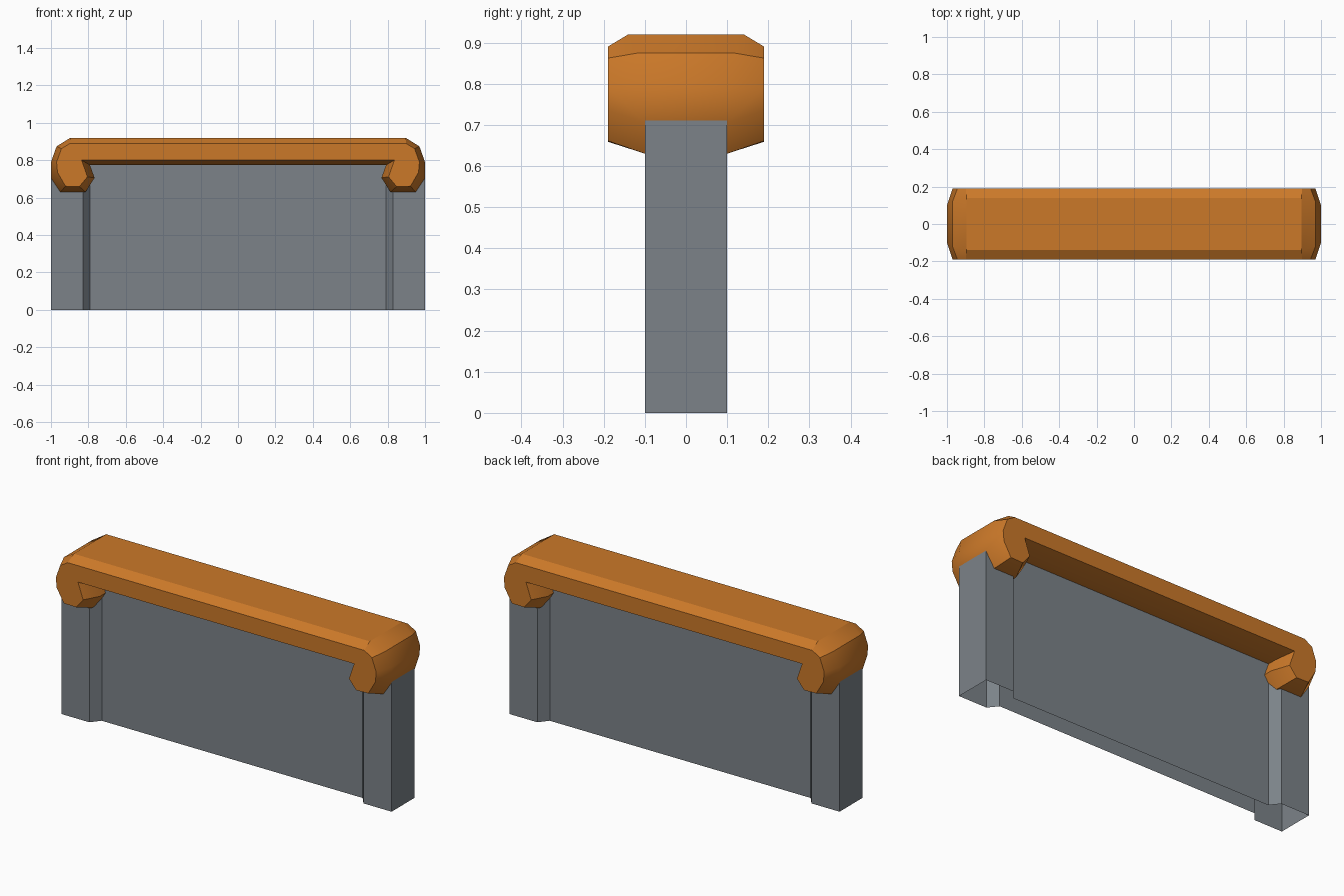
import bpy, bmesh, math

if "Cube" in bpy.data.objects:
    bpy.data.objects.remove(bpy.data.objects["Cube"])


def material(name, rgb):
    m = bpy.data.materials.new(name)
    m.diffuse_color = (*rgb, 1)
    m.use_nodes = True
    m.node_tree.nodes["Principled BSDF"].inputs["Base Color"].default_value = m.diffuse_color
    return m


def finish(name, bm, mat):
    bmesh.ops.recalc_face_normals(bm, faces=bm.faces)
    mesh = bpy.data.meshes.new(name)
    bm.to_mesh(mesh)
    bm.free()
    ob = bpy.data.objects.new(name, mesh)
    bpy.context.collection.objects.link(ob)
    mesh.materials.append(mat)
    return ob


def band(bm, a, b):
    # join two closed vertex loops with quads
    n = len(a)
    for i in range(n):
        j = (i + 1) % n
        bm.faces.new((a[i], a[j], b[j], b[i]))


grey = material("slate grey", (0.20, 0.225, 0.25))
orange = material("burnt orange", (0.60, 0.19, 0.022))

# Wall: thin panel with thicker chamfered end posts, open below
quarter = [(1.0, 0.10), (0.83, 0.10), (0.79, 0.05)]
back = quarter + [(-x, y) for x, y in reversed(quarter)]
outline = back + [(x, -y) for x, y in reversed(back)]
bm = bmesh.new()
low = [bm.verts.new((x, y, 0)) for x, y in outline]
high = [bm.verts.new((x, y, 0.71 if abs(x) > 0.9 else 0.785)) for x, y in outline]
band(bm, low, high)
wall = finish("wall_panel", bm, grey)
# keep outward normals on the open shell
if wall.data.polygons[0].normal.y < 0:
    wall.data.flip_normals()

# Cap: scroll-ended profile, (face x, face z, ridge x, ridge z, ridge y)
half = [
    (0.898, 0.89, 0.896, 0.92, 0.14),
    (0.944, 0.862, 0.970, 0.874, 0.12),
    (0.970, 0.79, 1.000, 0.79, 0.10),
    (0.965, 0.735, 1.000, 0.705, 0.10),
    (0.922, 0.661, 0.950, 0.630, 0.10),
    (0.848, 0.659, 0.815, 0.630, 0.10),
    (0.805, 0.711, 0.767, 0.706, 0.10),
    (0.836, 0.80, 0.792, 0.775, 0.10),
]
profile = half + [(-a, b, -c, d, e) for a, b, c, d, e in reversed(half)]
bm = bmesh.new()
loops = []
for side in (-1, 1):
    face = [bm.verts.new((a, side * 0.19, b)) for a, b, c, d, e in profile]
    ridge = [bm.verts.new((c, side * e, d)) for a, b, c, d, e in profile]
    bm.faces.new(face)
    band(bm, face, ridge)
    loops.append(ridge)
band(bm, *loops)
cap = finish("wall_cap", bm, orange)

# Soft shading on the rounded ends, crisp edges elsewhere
bpy.ops.object.select_all(action='DESELECT')
cap.select_set(True)
bpy.context.view_layer.objects.active = cap
bpy.ops.object.shade_smooth_by_angle(angle=math.radians(30))
